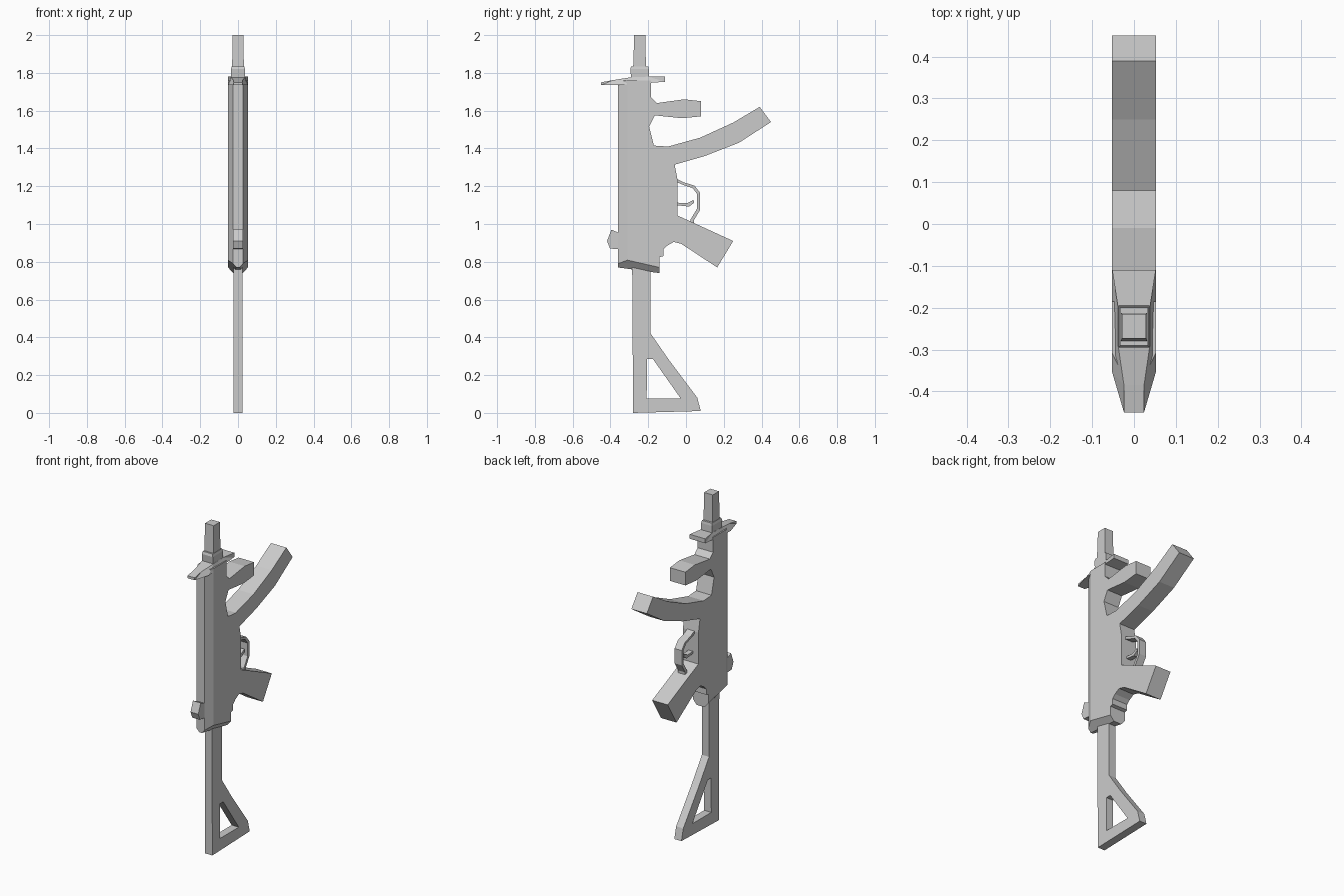
import bpy, bmesh
from mathutils import Vector

if "Cube" in bpy.data.objects:
    bpy.data.objects.remove(bpy.data.objects["Cube"])


def finish(name, bm):
    bmesh.ops.recalc_face_normals(bm, faces=bm.faces[:])
    me = bpy.data.meshes.new(name)
    bm.to_mesh(me)
    bm.free()
    ob = bpy.data.objects.new(name, me)
    bpy.context.collection.objects.link(ob)
    return ob


def slab(half, *loops):
    """Extrude a (y, z) outline, with optional holes, to x = +-half."""
    bm = bmesh.new()
    edges = []
    for pts in loops:
        vs = [bm.verts.new((-half, y, z)) for y, z in pts]
        edges += [bm.edges.new((vs[i], vs[(i + 1) % len(vs)])) for i in range(len(vs))]
    bmesh.ops.triangle_fill(bm, edges=edges, use_beauty=True)
    bmesh.ops.dissolve_limit(bm, angle_limit=0.001, verts=[], edges=bm.edges[:]) if len(loops) == 1 else None
    r = bmesh.ops.extrude_face_region(bm, geom=bm.faces[:])
    bmesh.ops.translate(bm, vec=(2 * half, 0, 0),
                        verts=[g for g in r['geom'] if isinstance(g, bmesh.types.BMVert)])
    bmesh.ops.recalc_face_normals(bm, faces=bm.faces[:])
    return bm


def shave(bm, a, b, c, outward):
    """Cut away everything beyond the plane a-b-c and cap it, on both sides."""
    for s in (1, -1):
        p, q, r = (Vector((s * v[0], v[1], v[2])) for v in (a, b, c))
        n = (q - p).cross(r - p).normalized()
        if n.dot(Vector((s * outward[0], outward[1], outward[2]))) < 0:
            n = -n
        cut = bmesh.ops.bisect_plane(bm, geom=bm.verts[:] + bm.edges[:] + bm.faces[:],
                                     plane_co=p, plane_no=n, clear_outer=True)
        edges = [e for e in cut['geom_cut'] if isinstance(e, bmesh.types.BMEdge)]
        bmesh.ops.holes_fill(bm, edges=edges, sides=0)


def block(name, sections):
    """Loft rectangles given as (z, half_width, y_min, y_max)."""
    bm = bmesh.new()
    rings = [[bm.verts.new(c) for c in ((-w, y0, z), (w, y0, z), (w, y1, z), (-w, y1, z))]
             for z, w, y0, y1 in sections]
    bm.faces.new(rings[0])
    bm.faces.new(rings[-1])
    for lo, hi in zip(rings, rings[1:]):
        for i in range(4):
            bm.faces.new((lo[i], lo[(i + 1) % 4], hi[(i + 1) % 4], hi[i]))
    return finish(name, bm)


# Main body with foregrip, curved magazine and rear grip
body = slab(0.052, [
    (-.36, .77), (-.36, 1.76), (-.185, 1.76), (-.185, 1.67), (-.155, 1.64),
    (-.01, 1.66), (.08, 1.65), (.08, 1.57), (-.02, 1.56), (-.165, 1.575),
    (-.195, 1.515), (-.17, 1.415), (-.095, 1.41), (.075, 1.457), (.25, 1.537),
    (.39, 1.62), (.45, 1.54), (.28, 1.43), (.10, 1.36), (-.06, 1.314),
    (-.045, 1.235), (-.045, 1.045), (.25, .91), (.165, .77), (-.025, .895),
    (-.065, .905), (-.10, .885), (-.12, .865), (-.12, .83), (-.14, .825), (-.14, .74)])
# chamfer the long front edges and the bottom edges
shave(body, (.052, -.31, 0), (.052, -.31, 1), (.026, -.36, 0), (1, -1, 0))
shave(body, (.052, -.36, .82), (.052, -.14, .77), (.026, -.14, .74), (1, 0, -1))
finish("body", body)

# Flared plate at the top of the body
bm = bmesh.new()
low = [(.052, -.11, 1.753), (.052, -.355, 1.735), (.024, -.45, 1.735)]
top = [(.052, -.11, 1.78), (.038, -.20, 1.78), (.038, -.29, 1.777), (.024, -.385, 1.762), (.024, -.45, 1.75)]
L, R = ([[bm.verts.new((s * x, y, z)) for x, y, z in low + top] for s in (-1, 1)])
for a in (L, R):
    for f in ((0, 1, 4), (0, 4, 3), (1, 5, 4), (1, 6, 5), (1, 2, 6), (2, 7, 6)):
        bm.faces.new([a[i] for i in f])
for i, j in ((0, 1), (1, 2), (2, 7), (7, 6), (6, 5), (5, 4), (4, 3), (3, 0)):
    bm.faces.new((L[i], L[j], R[j], R[i]))
finish("top_plate", bm)

# Collar and barrel
block("collar", [(1.77, .037, -.29, -.195), (1.82, .037, -.295, -.197), (1.835, .033, -.29, -.20)])
block("barrel", [(1.82, .031, -.28, -.212), (2.0, .029, -.274, -.215)])

# Skeleton stock with a triangular opening
finish("stock", slab(.024,
    [(-.28, 0), (-.285, .80), (-.187, .80), (-.187, .42), (-.09, .28), (.06, .08), (.078, .01)],
    [(-.207, .285), (-.175, .285), (-.027, .075), (-.208, .075)]))

# Rear sight
finish("rear_sight", slab(.026, [
    (-.34, .955), (-.36, .955), (-.395, .97), (-.418, .91), (-.402, .87), (-.34, .865)]))

# Trigger guard and trigger
finish("trigger_guard", slab(.024, [
    (-.05, 1.24), (-.01, 1.22), (.045, 1.203), (.075, 1.165), (.075, 1.075), (.042, 1.02), (.04, .98),
    (.02, .98), (.025, 1.025), (.058, 1.08), (.058, 1.16), (.035, 1.19), (-.015, 1.207), (-.05, 1.222)]))
finish("trigger", slab(.015, [
    (-.05, 1.113), (.005, 1.11), (.04, 1.128), (.043, 1.112), (.015, 1.092), (-.05, 1.10)]))
